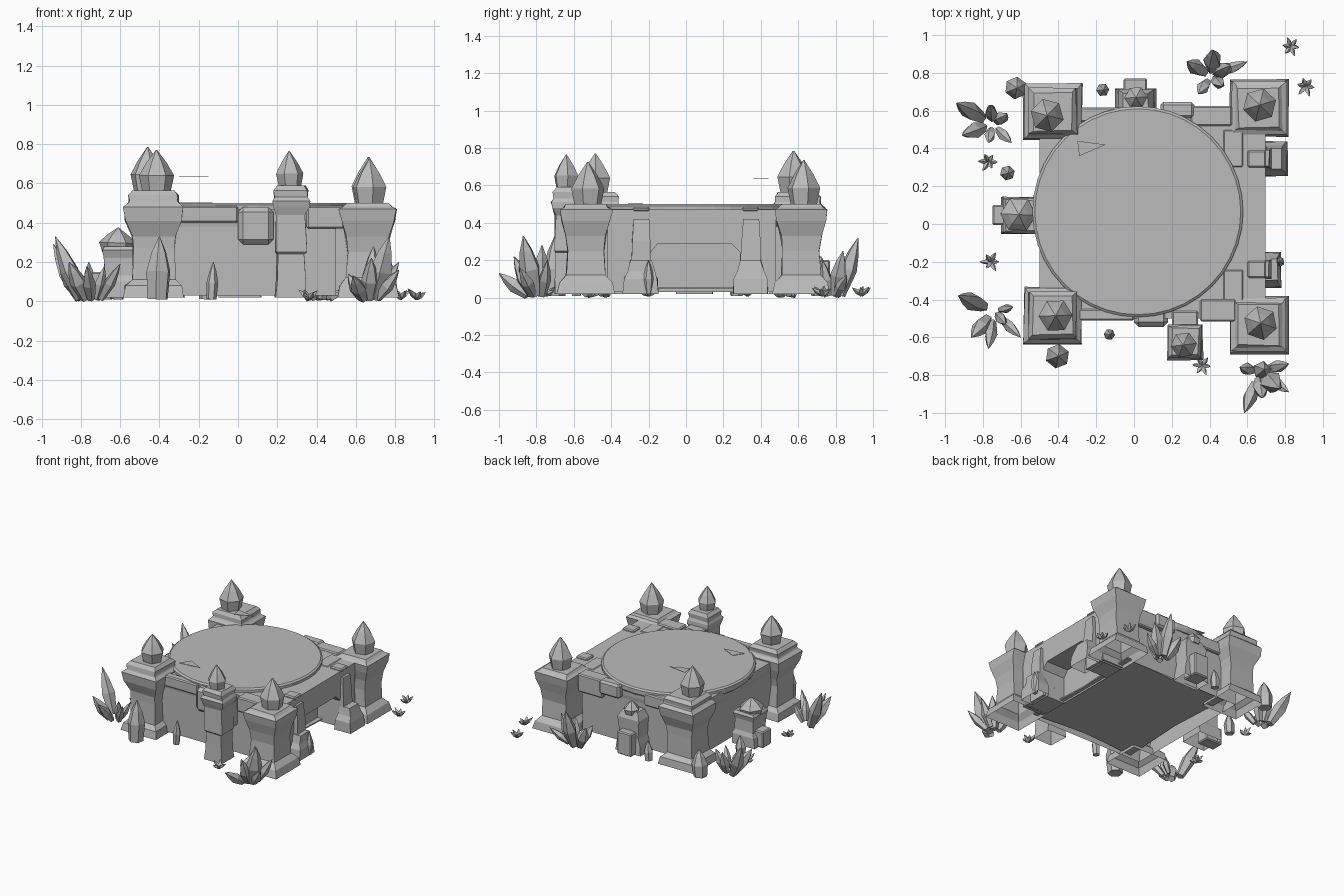
import bpy, bmesh, math, random
from mathutils import Vector

random.seed(4)
if "Cube" in bpy.data.objects:
    bpy.data.objects.remove(bpy.data.objects["Cube"])

stone = bpy.data.materials.new("grey_stone")
stone.use_nodes = True
GREY = (0.5, 0.5, 0.5, 1)
stone.diffuse_color = GREY
stone.node_tree.nodes["Principled BSDF"].inputs["Base Color"].default_value = GREY


def finish(name, bm):
    me = bpy.data.meshes.new(name)
    bm.to_mesh(me)
    bm.free()
    me.materials.append(stone)
    ob = bpy.data.objects.new(name, me)
    bpy.context.collection.objects.link(ob)
    return ob


def loft(bm, rings, base=True):
    """Skin a list of point rings; cap the top and, if wanted, the base."""
    loops = [[bm.verts.new(p) for p in ring] for ring in rings]
    n = len(loops[0])
    for a, b in zip(loops, loops[1:]):
        for i in range(n):
            j = (i + 1) % n
            bm.faces.new((a[i], a[j], b[j], b[i]))
    if base:
        bm.faces.new(loops[0][::-1])
    bm.faces.new(loops[-1])


def stack(name, x, y, levels, sx=1.0, sy=1.0, jitter=0.005):
    """Square pillar, open underneath, from (height, half width) levels."""
    rings = []
    for z, h in levels:
        rings.append([(x + a * h * sx + random.uniform(-jitter, jitter),
                       y + b * h * sy + random.uniform(-jitter, jitter), z)
                      for a, b in ((-1, -1), (1, -1), (1, 1), (-1, 1))])
    bm = bmesh.new()
    loft(bm, rings, base=False)
    return finish(name, bm)


def block(name, x0, x1, y0, y1, z0, z1, bevel=0.008):
    bm = bmesh.new()
    loft(bm, [[(x0, y0, z), (x1, y0, z), (x1, y1, z), (x0, y1, z)] for z in (z0, z1)])
    ob = finish(name, bm)
    mod = ob.modifiers.new("worn_edges", "BEVEL")
    mod.width, mod.segments = bevel, 1
    return ob


def shard(bm, base, tip, r, sides=6, shape=((0, .6), (.45, 1), (.75, .6))):
    """Faceted crystal between two points."""
    base, tip = Vector(base), Vector(tip)
    axis = tip - base
    u = axis.orthogonal().normalized()
    v = axis.normalized().cross(u)
    turn = random.uniform(0, 1)
    rings = []
    for t, k in shape + ((1, .04),):
        rings.append([base + axis * t + (u * math.cos(a) + v * math.sin(a)) * r * k
                      for a in (turn + i * math.tau / sides for i in range(sides))])
    loft(bm, rings)


def crystal(name, base, tip, r, **kw):
    bm = bmesh.new()
    shard(bm, base, tip, r, **kw)
    return finish(name, bm)


def flake(name, pts, z):
    bm = bmesh.new()
    loft(bm, [[(x, y, h) for x, y in pts] for h in (z, z + 0.003)])
    finish(name, bm)


def square_ring(x0, x1, y0, y1, dent, z):
    """Square ring whose sides bow inward by dent."""
    xm, ym = (x0 + x1) / 2, (y0 + y1) / 2
    return [(x0, y0, z), (xm, y0 + dent, z), (x1, y0, z), (x1 - dent, ym, z),
            (x1, y1, z), (xm, y1 - dent, z), (x0, y1, z), (x0 + dent, ym, z)]


# Core of the platform with an open foot, an inset underside and the round floor
bm = bmesh.new()
loft(bm, [square_ring(-.46, .5, -.49, .59, 0, .03), square_ring(-.49, .5, -.495, .595, 0, .38),
          square_ring(-.5, .56, -.5, .6, 0, .41), square_ring(-.5, .56, -.5, .6, 0, .47)], base=False)
finish("platform_core", bm)
bm = bmesh.new()
loft(bm, [square_ring(-.37, .555, -.475, .585, .03, z) for z in (.045, .055)])
finish("underside", bm)
bm = bmesh.new()
loft(bm, [[(.02 + r * math.cos(a), .065 + r * math.sin(a), z)
           for a in (i * math.tau / 40 for i in range(40))]
          for z, r in ((.44, .545), (.46, .558), (.49, .558), (.5, .545))])
finish("round_floor", bm)

# Corner pillars, each with a crystal; the right-hand pair is taller
right_shaft = [(.02, .15), (.08, .14), (.11, .108), (.27, .103), (.33, .108), (.41, .138), (.48, .148),
               (.5, .125), (.51, .122), (.54, .122), (.565, .1)]
left_shaft = [(.02, .152), (.08, .14), (.12, .104), (.25, .1), (.33, .108), (.41, .132), (.47, .142),
              (.482, .12), (.5, .105)]
dome = ((0, .8), (.38, 1), (.68, .6))
for name, x, y, levels, tip in (("front_right", -.43, -.485, right_shaft, (-.415, -.485, .77)),
                                ("back_right", -.43, .595, right_shaft, (-.46, .575, .785)),
                                ("front_left", .66, -.535, left_shaft, (.67, -.525, .725)),
                                ("back_left", .66, .615, left_shaft, (.665, .63, .735))):
    stack(name + "_pillar", x, y, levels, 1.03, 1.0)
    crystal(name + "_crystal", (tip[0], tip[1], levels[-1][0] - .005), tip, .09, shape=dome)

# Slim front pillar
stack("slim_front_pillar", .27, -.625, [(.02, .08), (.1, .075), (.24, .07), (.25, .078),
      (.44, .075), (.48, .092), (.51, .095), (.53, .082), (.565, .085), (.59, .07)])
crystal("slim_front_crystal", (.265, -.64, .58), (.26, -.64, .765), .07, shape=dome)
block("slim_pillar_tie", .2, .34, -.59, -.46, .25, .48)

# Arched wall on the left flank
arch = [(-.42, .03), (-.19, .03), (-.19, .24), (-.15, .29), (.24, .29),
        (.29, .24), (.29, .03), (.48, .03), (.48, .47), (-.42, .47)]
bm = bmesh.new()
loft(bm, [[(x, y, z) for y, z in arch] for x in (.5, .695)])
finish("arched_wall", bm)
for name, y, reach in (("back", .345, .815), ("front", -.24, .78)):
    stack(name + "_arch_bracket", .66, y, [(.12, .055), (.3, .05), (.42, .042)], 1.3, 1)
    block(name + "_arch_coping", .6, .7, y - .045, y + .045, .46, .485)
    stack(name + "_arch_buttress", (reach + .67) / 2, y,
          [(.02, .095), (.1, .088), (.14, .07), (.2, .055)], (reach - .67) / .19, 1)
crystal("left_flank_stone", (.765, -.2, .02), (.77, -.2, .2), .03)

# Wall blocks and beams between the pillars
block("front_corbel", 0, .18, -.545, -.45, .29, .48, .025)
block("front_left_beam", .35, .54, -.515, -.4, .37, .485)
block("front_right_beam", -.3, 0, -.512, -.45, .4, .485)
block("back_corbel", .14, .32, .56, .645, .38, .49, .015)
block("back_left_beam", .3, .52, .52, .625, .34, .48)
block("back_right_beam", -.3, -.06, .54, .618, .38, .475)
block("inner_left_step", .47, .58, .3, .5, .4, .475)
block("inner_left_step_front", .47, .58, -.42, -.24, .4, .475)

# Low buttresses on the right flank and the back
stack("right_buttress", -.6, .045, [(.02, .1), (.1, .095), (.13, .08), (.22, .08),
      (.26, .095), (.28, .08)])
crystal("right_buttress_crystal", (-.615, .05, .25), (-.61, .05, .375), .095, shape=dome)
block("right_buttress_foot", -.75, -.6, -.005, .1, .02, .15)
stack("back_buttress", .01, .65, [(.02, .105), (.1, .1), (.15, .085), (.29, .095), (.35, .065)], 1, .65)
block("back_buttress_foot", -.055, .07, .64, .77, .02, .2)
crystal("back_buttress_crystal", (.01, .67, .32), (.01, .67, .42), .06, shape=dome)

# Standing single stones
for name, x, y, h, r in (("large_front", -.41, -.7, .33, .065), ("small_front", -.135, -.585, .2, .03),
                         ("small_back", -.17, .71, .16, .035), ("back_corner", -.63, .72, .22, .06),
                         ("right_side", -.675, .27, .17, .04)):
    crystal(name + "_stone", (x, y, .01), (x + .01, y, h), r, shape=((0, .85), (.45, 1), (.75, .6)))

# Leaning crystal clusters: root, then tips with radius
clusters = {
    "front_right_cluster": ((-.74, -.46), [(-.93, -.38, .33, .05), (-.86, -.6, .2, .045),
        (-.77, -.66, .18, .035), (-.68, -.53, .18, .03), (-.64, -.44, .15, .025), (-.6, -.6, .19, .03)]),
    "back_right_cluster": ((-.75, .53), [(-.94, .64, .29, .05), (-.91, .47, .2, .045),
        (-.76, .63, .2, .035), (-.65, .43, .15, .03), (-.67, .58, .18, .035), (-.77, .43, .12, .03)]),
    "back_left_cluster": ((.41, .78), [(.28, .86, .2, .045), (.42, .92, .32, .05),
        (.51, .84, .25, .045), (.34, .69, .14, .035), (.6, .86, .12, .03), (.47, .73, .2, .035)]),
    "front_left_cluster": ((.66, -.78), [(.585, -1.0, .13, .04), (.68, -.92, .22, .045),
        (.77, -.87, .33, .06), (.82, -.74, .2, .035), (.56, -.76, .14, .035),
        (.69, -.77, .28, .05), (.82, -.89, .16, .035)]),
}
for name, ((x, y), tips) in clusters.items():
    bm = bmesh.new()
    for tx, ty, tz, r in tips:
        root = (x + (tx - x) * .3, y + (ty - y) * .3, .012)
        shard(bm, root, (tx, ty, tz), r, 5)
    finish(name, bm)

# Small sprouting tufts
for i, (x, y) in enumerate([(-.76, -.2), (-.77, .33), (.36, -.75), (.83, .94), (.91, .73)]):
    bm = bmesh.new()
    for k in range(6):
        a = k * math.tau / 6 + i
        d = random.uniform(.04, .06)
        shard(bm, (x, y, .012), (x + d * math.cos(a), y + d * math.sin(a), random.uniform(.035, .07)), .014, 4)
    finish("tuft_%d" % (i + 1), bm)

# Thin loose flakes over the floor
flake("floating_flake", [(-.3, .44), (-.29, .36), (-.15, .42)], .635)
flake("floor_flake", [(-.3, -.31), (-.13, -.29), (-.25, -.23)], .502)
